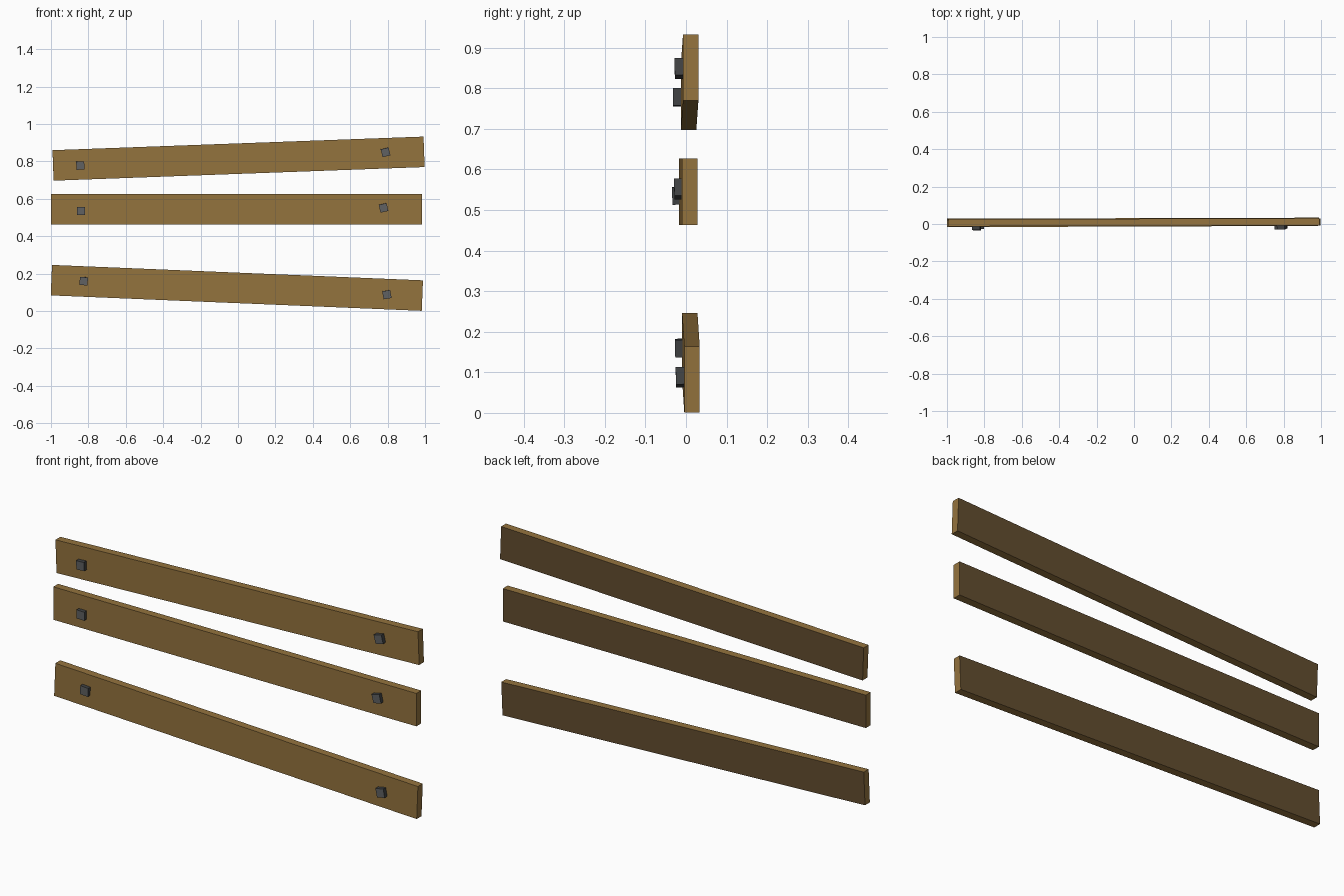
import bpy
from math import radians

if "Cube" in bpy.data.objects:
    bpy.data.objects.remove(bpy.data.objects["Cube"])


def material(name, rgb):
    m = bpy.data.materials.new(name)
    m.diffuse_color = (*rgb, 1)
    m.use_nodes = True
    m.node_tree.nodes["Principled BSDF"].inputs["Base Color"].default_value = m.diffuse_color
    return m


wood = material("brown wood", (0.297, 0.172, 0.048))
dark_wood = material("dark wood", (0.125, 0.075, 0.029))
iron = material("grey iron", (0.12, 0.122, 0.125))
dark_iron = material("dark iron", (0.05, 0.053, 0.055))


def box(name, size, loc, rot, mats, second):
    """Box with rotation in degrees; faces whose normal passes the rule get mats[1]."""
    bpy.ops.mesh.primitive_cube_add(size=1, location=loc,
                                    rotation=[radians(a) for a in rot])
    ob = bpy.context.object
    ob.name = name
    ob.scale = size
    for m in mats:
        ob.data.materials.append(m)
    for f in ob.data.polygons:
        f.material_index = int(second(f.normal))
    return ob


# planks with a dark back: name, centre, (roll, tilt, yaw)
planks = [
    ("top_plank", (0.003, 0.009, 0.815), (0, -2.1, 0.15)),
    ("middle_plank", (-0.008, 0.0055, 0.545), (0, 0, 0.2)),
    ("bottom_plank", (-0.006, 0.012, 0.124), (0, 2.38, 0.16)),
]
for name, loc, rot in planks:
    box(name, (1.985, 0.038, 0.163), loc, rot, (wood, dark_wood),
        lambda n: n.y > 0.5)

# square nail heads with dark sides, sunk into the planks: x, front y, z, spin
nails = [
    ("top_left_nail", -0.843, -0.032, 0.778, -3),
    ("top_right_nail", 0.789, -0.028, 0.849, -13),
    ("middle_left_nail", -0.84, -0.034, 0.535, 1),
    ("middle_right_nail", 0.778, -0.029, 0.552, -13),
    ("bottom_left_nail", -0.825, -0.027, 0.16, 4),
    ("bottom_right_nail", 0.796, -0.025, 0.088, -10),
]
for name, x, y, z, spin in nails:
    box(name, (0.043, 0.03, 0.043), (x, y + 0.015, z), (1.5, spin, 0),
        (iron, dark_iron), lambda n: n.y > -0.5)
